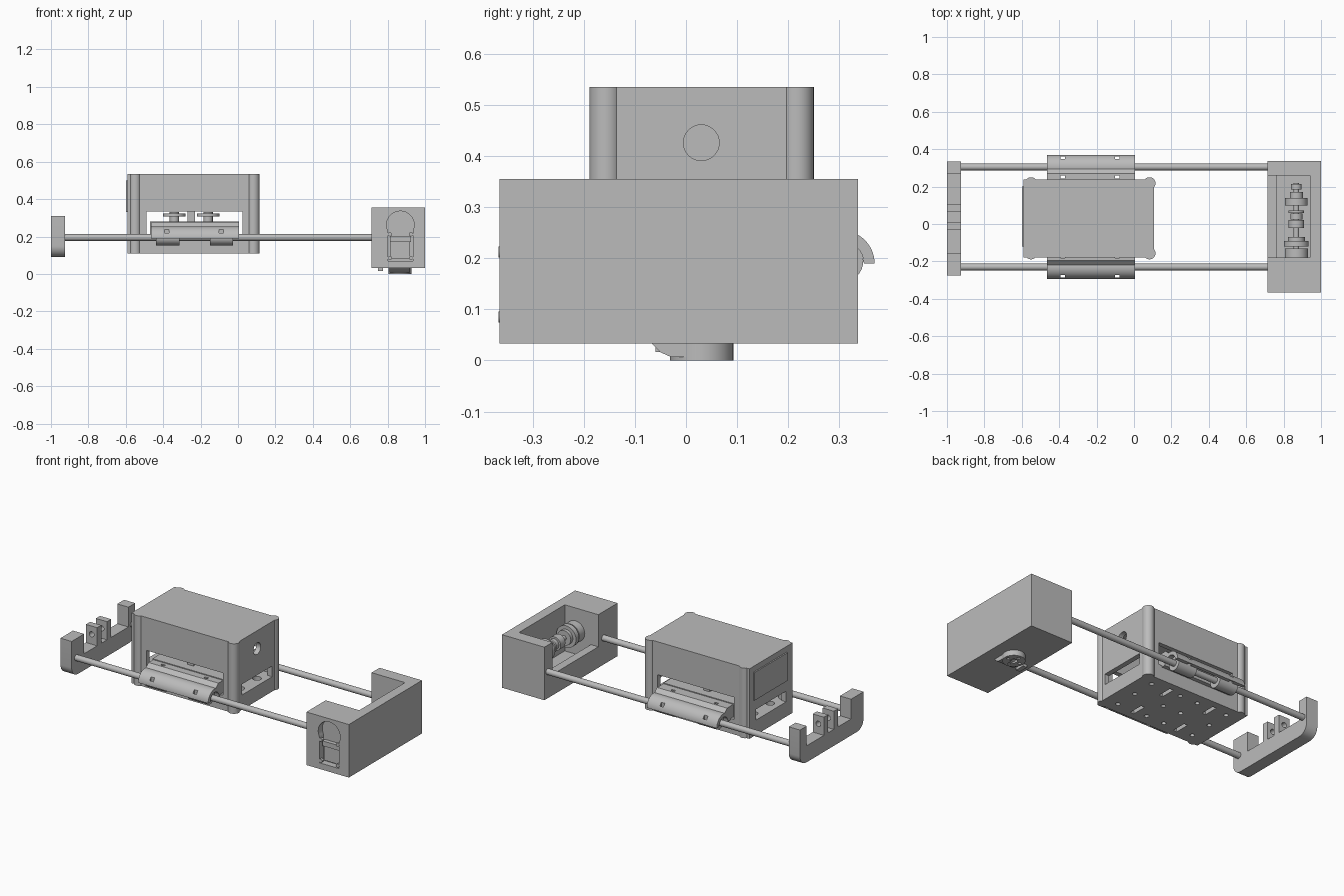
import bpy
import bmesh
from math import radians, pi, sin, cos
from mathutils import Matrix

if "Cube" in bpy.data.objects:
    bpy.data.objects.remove(bpy.data.objects["Cube"])

grey = bpy.data.materials.new("light_grey")
grey.use_nodes = True
grey.diffuse_color = (0.5, 0.5, 0.5, 1)
grey.node_tree.nodes["Principled BSDF"].inputs["Base Color"].default_value = (0.5, 0.5, 0.5, 1)


def finish(name, bm):
    bmesh.ops.recalc_face_normals(bm, faces=bm.faces)
    mesh = bpy.data.meshes.new(name)
    bm.to_mesh(mesh)
    bm.free()
    mesh.materials.append(grey)
    obj = bpy.data.objects.new(name, mesh)
    bpy.context.collection.objects.link(obj)
    return obj


def box(name, x, y, z):
    bm = bmesh.new()
    bmesh.ops.create_cube(bm, size=1)
    for v in bm.verts:
        v.co = [a + (b - a) * (c + 0.5) for (a, b), c in zip((x, y, z), v.co)]
    return finish(name, bm)


def cyl(name, centre, r, length, axis="Z", r2=None, sides=32):
    bm = bmesh.new()
    bmesh.ops.create_cone(bm, cap_ends=True, segments=sides, radius1=r,
                          radius2=r if r2 is None else r2, depth=length)
    turn = {"X": Matrix.Rotation(pi / 2, 4, "Y"), "Y": Matrix.Rotation(pi / 2, 4, "X"),
            "Z": Matrix.Identity(4)}[axis]
    bm.transform(Matrix.Translation(centre) @ turn)
    return finish(name, bm)


def prism(name, profile, x0, x1):
    # y-z profile extruded along x
    bm = bmesh.new()
    face = bm.faces.new([bm.verts.new((x0, y, z)) for y, z in profile])
    moved = bmesh.ops.extrude_face_region(bm, geom=[face])["geom"]
    bmesh.ops.translate(bm, vec=(x1 - x0, 0, 0),
                        verts=[g for g in moved if isinstance(g, bmesh.types.BMVert)])
    return finish(name, bm)


def arc(cy, cz, r, a0, a1, n=16):
    return [(cy + r * cos(radians(a0 + (a1 - a0) * i / n)),
             cz + r * sin(radians(a0 + (a1 - a0) * i / n))) for i in range(n + 1)]


def cut(obj, cutters):
    bpy.context.view_layer.objects.active = obj
    for c in cutters:
        c.hide_render = True
        mod = obj.modifiers.new("cut", "BOOLEAN")
        mod.operation = "DIFFERENCE"
        mod.solver = "EXACT"
        mod.object = c
        bpy.ops.object.modifier_apply(modifier=mod.name)
        bpy.data.objects.remove(c)


RODS = {"front": -0.23, "back": 0.305}
ROD_Z = 0.195

# Guide rods
for side, y in RODS.items():
    cyl(f"guide_rod_{side}", (-0.1, y, ROD_Z), 0.018, 1.7, "X")

# Idler bracket: base with rounded lower corners, end towers and two pulley lugs
profile = arc(-0.215, 0.15, 0.06, 180, 270, 8) + arc(0.275, 0.15, 0.06, 270, 360, 8)
profile += [(0.335, 0.31), (0.27, 0.31), (0.27, 0.19), (0.105, 0.19), (0.105, 0.3), (0.065, 0.3),
            (0.065, 0.19), (0.01, 0.19), (0.01, 0.3), (-0.03, 0.3), (-0.03, 0.19),
            (-0.155, 0.19), (-0.155, 0.31), (-0.275, 0.31)]
bracket = prism("idler_bracket", profile, -1, -0.925)
cut(bracket, [cyl("lug_hole", (-0.962, 0.04, 0.25), 0.016, 0.2, "Y")])

# Drive housing with a top pocket open to the inside and a motor recess in front
housing = box("drive_housing", (0.715, 1), (-0.365, 0.337), (0.033, 0.355))
cut(housing, [
    box("pocket", (0.765, 0.94), (-0.18, 0.26), (0.075, 0.5)),
    box("inner_opening", (0.6, 0.8), (-0.18, 0.26), (0.16, 0.5)),
    box("motor_recess", (0.802, 0.935), (-0.5, -0.325), (0.07, 0.25)),
    cyl("motor_recess_round", (0.868, -0.41, 0.262), 0.074, 0.17, "Y"),
])

# Motor in the recess with screws
box("motor_body", (0.815, 0.92), (-0.34, -0.315), (0.08, 0.17))
box("motor_boss", (0.812, 0.925), (-0.35, -0.315), (0.17, 0.2))
for x in (0.812, 0.925):
    for z in (0.085, 0.212):
        cyl("motor_screw", (x, -0.36, z), 0.011, 0.014, "Y", sides=16)

# Drive shaft: stacked discs as (y centre, radius, length)
for y, r, length in [(0.01, 0.015, 0.42), (-0.155, 0.062, 0.05), (-0.105, 0.066, 0.03),
                     (-0.08, 0.045, 0.02), (0.0, 0.042, 0.045), (0.04, 0.032, 0.03),
                     (0.065, 0.042, 0.014), (0.12, 0.06, 0.04), (0.155, 0.035, 0.03),
                     (0.2, 0.028, 0.03)]:
    cyl("drive_shaft_disc", (0.868, y, 0.215), r, length, "Y")

# Foot disc and wedge under the housing
foot = cyl("foot_disc", (0.866, 0.031, 0.02), 0.062, 0.04)
cut(foot, [cyl("foot_bore", (0.866, 0.031, 0), 0.02, 0.03)]
    + [cyl("foot_hole", (0.866 + 0.04 * cos(a), 0.031 + 0.04 * sin(a), 0), 0.009, 0.03, sides=12)
       for a in (0, pi / 2, pi, 3 * pi / 2)])
prism("foot_wedge", [(-0.07, 0.036), (-0.05, 0.016), (-0.03, 0.007), (0.02, 0.007), (0.02, 0.036)],
      0.81, 0.92)
box("switch_lever", (0.748, 0.775), (-0.06, 0), (0.017, 0.036))

# Carriage base with underside holes and slots
base = box("carriage_base", (-0.592, 0.107), (-0.178, 0.238), (0.11, 0.2))
cutters = [box("belt_slot", (x - 0.012, x + 0.012), (y - 0.045, y + 0.045), (0.05, 0.135))
           for x in (-0.4, -0.1) for y in (-0.09, 0.15)]
cutters += [cyl("base_hole", (x, y, 0.1), 0.013, 0.06, sides=16)
            for x in (-0.5, -0.3, -0.18, 0.02) for y in (-0.11, 0.03, 0.17)]
cutters += [cyl("end_hole", (x, y, 0.2), 0.025, 0.06, sides=20)
            for x in (-0.53, 0.05) for y in (-0.05, 0.11)]
cut(base, cutters)

# Carriage cover: hollow box with windows on every side
cover = box("carriage_cover", (-0.592, 0.107), (-0.178, 0.238), (0.2, 0.535))
cut(cover, [
    box("hollow", (-0.56, 0.077), (-0.15, 0.21), (0.1, 0.505)),
    box("long_window", (-0.49, 0.025), (-0.5, 0.5), (0.1, 0.335)),
    box("end_window", (-0.8, 0.3), (-0.115, 0.175), (0.1, 0.265)),
    cyl("cable_hole", (0.1, 0.03, 0.426), 0.035, 0.15, "X"),
])
box("side_tab", (-0.6, -0.59), (-0.12, 0.2), (0.33, 0.5))

# Corner posts with screw recesses
for x in (-0.55, 0.083):
    for y in (-0.157, 0.218):
        post = cyl("corner_post", (x, y, 0.3225), 0.032, 0.425)
        cut(post, [cyl("screw_recess", (x, y, z), 0.021, 0.04) for z in (0.535, 0.11)])

# Mechanism inside the carriage
box("inner_deck", (-0.47, 0.005), (-0.15, 0.21), (0.2, 0.28))
box("centre_strut", (-0.27, -0.23), (-0.1, 0.16), (0.28, 0.34))
for x in (-0.34, -0.16):
    cyl("inner_pulley", (x, 0.03, 0.315), 0.06, 0.015)
    cyl("inner_pulley_hub", (x, 0.03, 0.3), 0.025, 0.06)

# Rod clamps: half shells joined to the carriage, with tie slots and bearings
for side, y in RODS.items():
    s = 1 if y > 0 else -1
    inward = y - s * 0.12
    outer = arc(0, 0.19, 0.064, 0, 100)
    inner = arc(0, 0.19, 0.043, 180, 0)
    shape = outer + [(-0.035, 0.275), (-0.12, 0.275), (-0.12, 0.19), (-0.05, 0.19)] + inner
    clamp = prism(f"rod_clamp_{side}", [(y + s * a, z) for a, z in shape], -0.465, 0.005)
    cut(clamp, [box("tie_slot", (x - 0.012, x + 0.012), sorted((y + s * d - 0.007, y + s * d + 0.007)),
                    (0.1, 0.4)) for x in (-0.38, -0.09) for d in (0.05, -0.054)])
    for x in (-0.375, -0.088):
        cyl(f"linear_bearing_{side}", (x, y, ROD_Z), 0.042, 0.125, "X")

# Smooth curved parts, keeping sharp edges
bpy.ops.object.select_all(action="DESELECT")
for obj in bpy.context.scene.objects:
    if obj.type == "MESH":
        obj.select_set(True)
        bpy.context.view_layer.objects.active = obj
bpy.ops.object.shade_smooth_by_angle(angle=radians(30))
